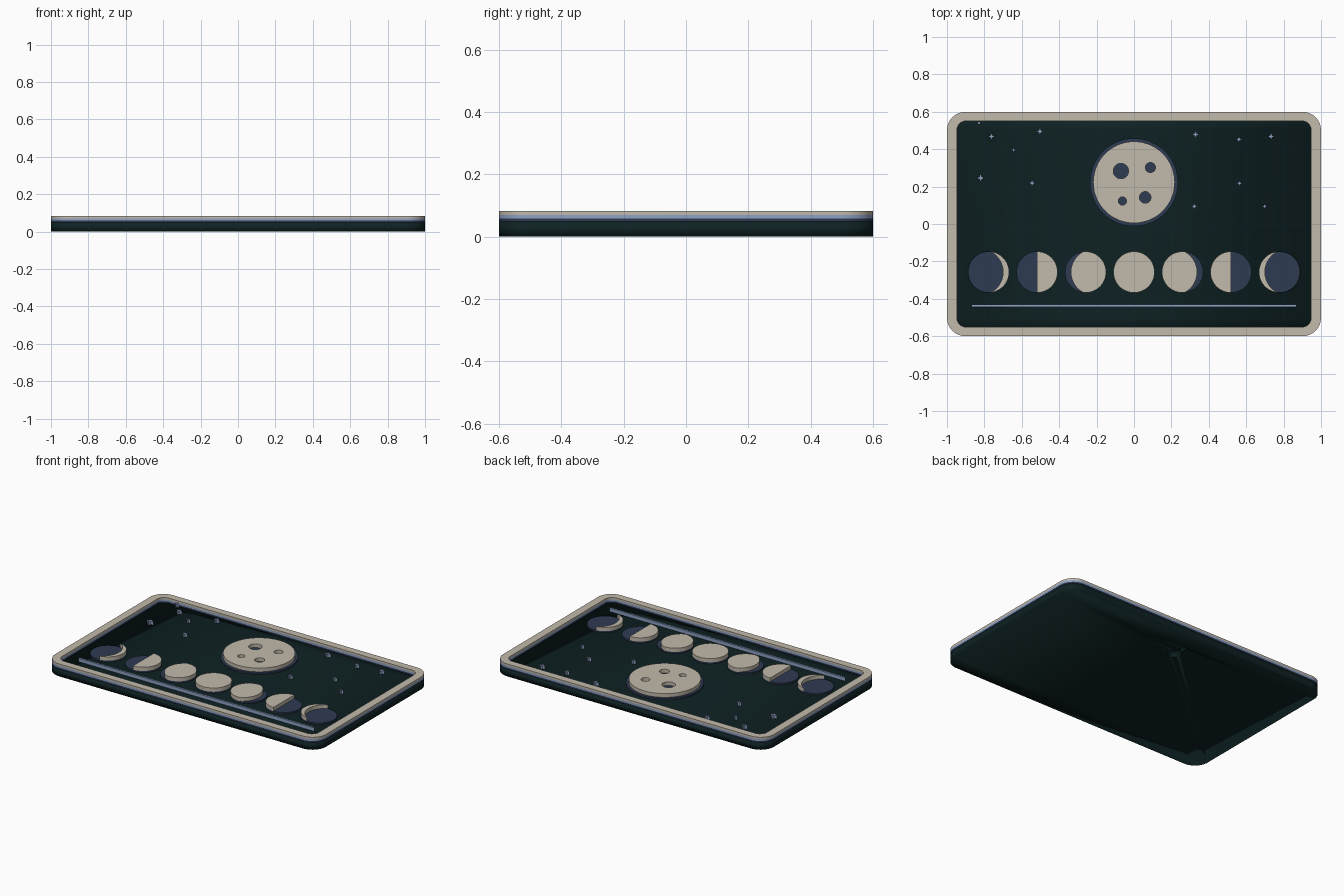
import bpy
import math

if "Cube" in bpy.data.objects:
    bpy.data.objects.remove(bpy.data.objects["Cube"])


def material(name, rgb):
    m = bpy.data.materials.new(name)
    m.diffuse_color = (*rgb, 1)
    m.use_nodes = True
    m.node_tree.nodes["Principled BSDF"].inputs["Base Color"].default_value = m.diffuse_color
    return m


DARK = material("dark green", (0.0045, 0.0155, 0.017))
NAVY = material("navy", (0.027, 0.043, 0.085))
BLUE = material("pale blue", (0.27, 0.36, 0.56))
CREAM = material("cream", (0.54, 0.49, 0.41))

# Heights of the stacked colour layers
Z_FLOOR, Z_NAVY, Z_BLUE, Z_TOP = 0.048, 0.058, 0.07, 0.083


def slab(name, outlines, z0, z1, mat):
    """Extrude closed outlines between two heights; inner outlines become holes."""
    cu = bpy.data.curves.new(name, 'CURVE')
    cu.dimensions = '2D'
    cu.fill_mode = 'BOTH'
    cu.extrude = (z1 - z0) / 2
    for pts in outlines:
        sp = cu.splines.new('POLY')
        sp.points.add(len(pts) - 1)
        for p, (x, y) in zip(sp.points, pts):
            p.co = (x, y, 0, 1)
        sp.use_cyclic_u = True
    cu.materials.append(mat)
    ob = bpy.data.objects.new(name, cu)
    bpy.context.collection.objects.link(ob)
    ob.location.z = (z0 + z1) / 2
    bpy.ops.object.select_all(action='DESELECT')
    ob.select_set(True)
    bpy.context.view_layer.objects.active = ob
    bpy.ops.object.convert(target='MESH')
    ob = bpy.context.view_layer.objects.active
    bpy.ops.object.shade_smooth_by_angle(angle=math.radians(30))
    return ob


def arc(cx, cy, r, a0, a1, n):
    return [(cx + r * math.cos(a0 + (a1 - a0) * i / n),
             cy + r * math.sin(a0 + (a1 - a0) * i / n)) for i in range(n + 1)]


def circle(cx, cy, r, n=64):
    return arc(cx, cy, r, 0, math.tau, n)[:-1]


def rounded(hx, hy, r, cx=0, cy=0, n=12):
    pts = []
    for k, (sx, sy) in enumerate([(1, 1), (-1, 1), (-1, -1), (1, -1)]):
        a = k * math.pi / 2
        pts += arc(cx + sx * (hx - r), cy + sy * (hy - r), r, a, a + math.pi / 2, n)
    return pts


# Base plate with a blind hanging keyhole in its underside
outer = rounded(1, 0.6, 0.1)
inner = rounded(0.947, 0.551, 0.05)
base = slab("base_plate", [outer], 0, Z_FLOOR, DARK)
half = math.asin(0.018 / 0.042)
keyhole = (arc(0, 0.38, 0.042, math.pi / 2 + half, math.pi * 2.5 - half, 32)
           + arc(0, 0.46, 0.018, 0, math.pi, 12))
cutter = slab("keyhole_cutter", [keyhole], -0.02, 0.026, DARK)
cutter.hide_render = True
mod = base.modifiers.new("keyhole", 'BOOLEAN')
mod.operation = 'DIFFERENCE'
mod.solver = 'EXACT'
mod.object = cutter
bpy.context.view_layer.objects.active = base
bpy.ops.object.modifier_apply(modifier=mod.name)
bpy.data.objects.remove(cutter)

# Raised frame in three colour layers
slab("frame_lower", [outer, inner], Z_FLOOR, Z_NAVY, NAVY)
slab("frame_middle", [outer, inner], Z_NAVY, Z_BLUE, BLUE)
slab("frame_top", [outer, inner], Z_BLUE, Z_TOP, CREAM)

# Large full moon, craters open down to the navy disc
MY = 0.223
slab("large_moon_backing", [circle(0, MY, 0.235, 96)], Z_FLOOR, Z_NAVY, NAVY)
craters = [(-0.07, 0.283, 0.041), (0.088, 0.302, 0.027),
           (0.06, 0.142, 0.031), (-0.062, 0.123, 0.022)]
slab("large_moon_face", [circle(0, MY, 0.218, 96)] + [circle(*c, 32) for c in craters],
     Z_NAVY, Z_TOP, CREAM)

# Row of seven moon phases
R, PY, STEP = 0.11, -0.257, 0.2593
OFF, TR = 0.045, 0.123                      # terminator circle offset and radius
tip_x = (TR ** 2 - R ** 2 - OFF ** 2) / (2 * OFF)
tip_a = math.acos(tip_x / R)
tip_b = math.atan2(R * math.sin(tip_a), tip_x + OFF)
shadow_edge = arc(-OFF, 0, TR, tip_b, -tip_b, 32)[1:-1]
lit = {
    3: arc(0, 0, R, -tip_a, tip_a, 32) + shadow_edge,
    2: arc(0, 0, R, -math.pi / 2, math.pi / 2, 32),
    1: arc(0, 0, R, tip_a - math.pi, math.pi - tip_a, 48) + [(-x, y) for x, y in shadow_edge],
    0: circle(0, 0, R),
}
for k in range(-3, 4):
    side = 1 if k <= 0 else -1
    cx = k * STEP
    slab(f"phase_shadow_{k + 4}", [circle(cx, PY, R)], Z_FLOOR, Z_NAVY, NAVY)
    slab(f"phase_lit_{k + 4}", [[(cx + side * x, PY + y) for x, y in lit[abs(k)]]],
         Z_NAVY, Z_TOP, CREAM)

# Thin line under the phases
slab("horizon_line", [rounded(0.87, 0.0065, 0.0064, 0, -0.438, 6)], Z_FLOOR, Z_BLUE, BLUE)

# Four-pointed stars: x, y, radius
stars = [(-0.829, 0.54, 0.016), (-0.762, 0.468, 0.021), (-0.644, 0.396, 0.015),
         (-0.503, 0.495, 0.021), (-0.82, 0.246, 0.024), (-0.545, 0.219, 0.019),
         (0.329, 0.479, 0.021), (0.561, 0.452, 0.018), (0.733, 0.468, 0.021),
         (0.564, 0.217, 0.017), (0.323, 0.094, 0.018), (0.698, 0.094, 0.016)]
for i, (x, y, r) in enumerate(stars):
    pts = [(x + (r if j % 2 == 0 else r * 0.4) * math.cos(j * math.pi / 4),
            y + (r if j % 2 == 0 else r * 0.4) * math.sin(j * math.pi / 4)) for j in range(8)]
    slab(f"star_{i + 1}", [pts], Z_FLOOR, Z_BLUE, BLUE)
